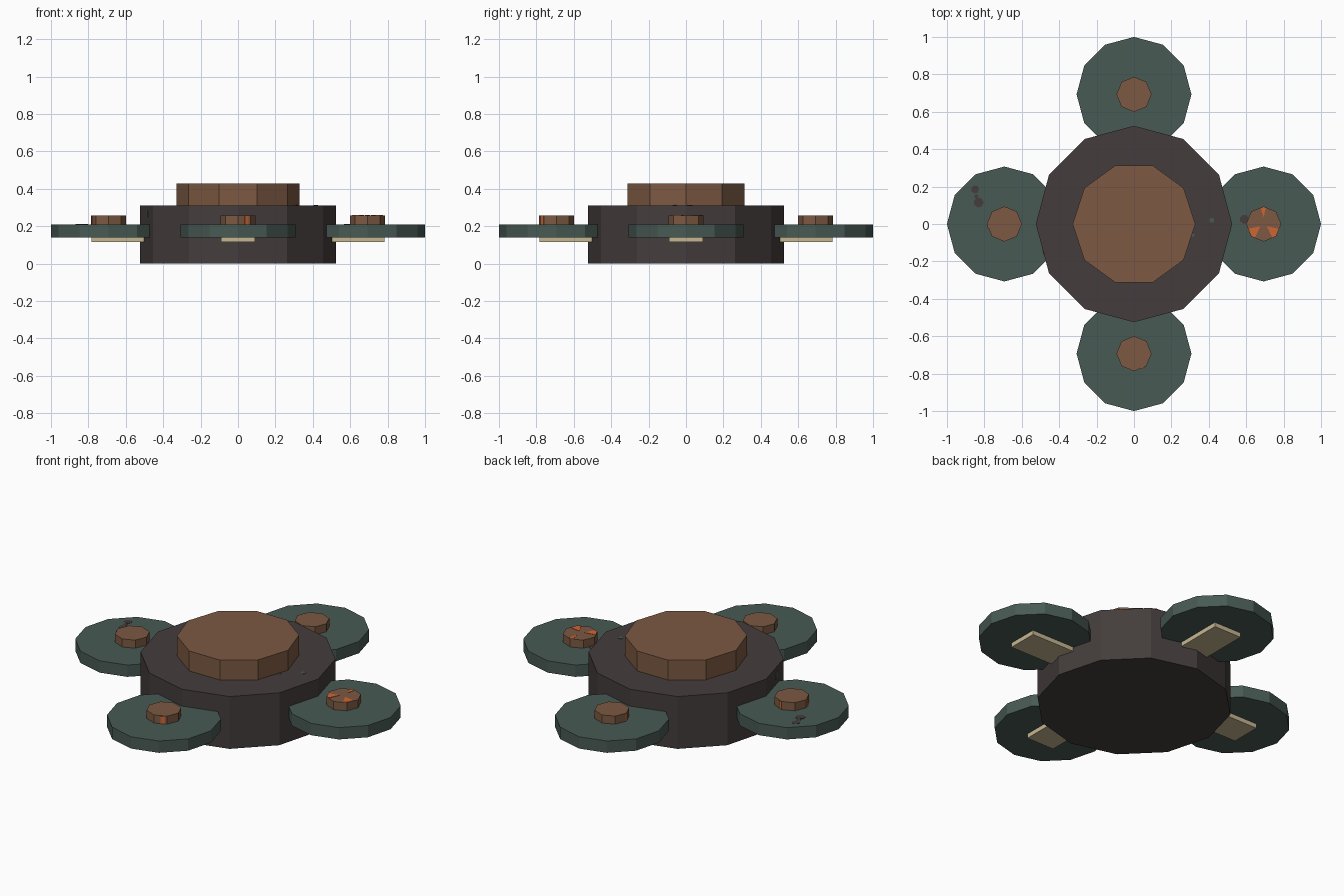
import bpy, bmesh, math
from mathutils import Matrix, Vector

if "Cube" in bpy.data.objects:
    bpy.data.objects.remove(bpy.data.objects["Cube"])


def material(name, r, g, b):
    lin = [((c / 255 + 0.055) / 1.055) ** 2.4 for c in (r, g, b)]
    m = bpy.data.materials.new(name)
    m.diffuse_color = (*lin, 1)
    m.use_nodes = True
    m.node_tree.nodes["Principled BSDF"].inputs["Base Color"].default_value = m.diffuse_color
    return m


CHARCOAL = material("charcoal", 68, 61, 60)
TEAL = material("dark teal", 72, 90, 84)
BROWN = material("copper brown", 124, 89, 66)
BEIGE = material("beige", 198, 183, 146)
ORANGE = material("orange", 206, 102, 52)


def prism(name, pts, z0, z1, mat, matrix=Matrix()):
    """Extrude a counter-clockwise outline from z0 to z1."""
    bm = bmesh.new()
    face = bm.faces.new([bm.verts.new((x, y, z0)) for x, y in pts])
    ext = bmesh.ops.extrude_face_region(bm, geom=[face])
    bmesh.ops.translate(bm, vec=(0, 0, z1 - z0),
                        verts=[v for v in ext["geom"] if isinstance(v, bmesh.types.BMVert)])
    bmesh.ops.recalc_face_normals(bm, faces=bm.faces)
    bm.transform(matrix)
    me = bpy.data.meshes.new(name)
    bm.to_mesh(me)
    bm.free()
    me.materials.append(mat)
    ob = bpy.data.objects.new(name, me)
    bpy.context.collection.objects.link(ob)
    return ob


def polar(r, deg):
    a = math.radians(deg)
    return (r * math.cos(a), r * math.sin(a))


def ngon(n, r):
    return [polar(r, 360 * i / n) for i in range(n)]


# Central body and raised cap
prism("body", ngon(12, 0.525), 0, 0.31, CHARCOAL)
prism("cap", ngon(10, 0.328), 0.30, 0.428, BROWN)

# Four pods: disc, hub and underside plate
OFFSET = 0.693
for i, side in enumerate(("right", "back", "left", "front")):
    m = Matrix.Rotation(i * math.pi / 2, 4, 'Z') @ Matrix.Translation((OFFSET, 0, 0))
    prism(side + "_disc", ngon(12, 0.307), 0.14, 0.21, TEAL, m)
    prism(side + "_hub", ngon(8, 0.094), 0.20, 0.258, BROWN, m)
    prism(side + "_foot_plate", [(-0.19, -0.09), (0.09, -0.09), (0.09, 0.09), (-0.19, 0.09)],
          0.114, 0.145, BEIGE, m)

# Orange glow wedges on the right hub
at_right = Matrix.Translation((OFFSET, 0, 0))
wedges = [
    [polar(0.035, 90), polar(0.085, 82), polar(0.092, 90), polar(0.085, 100)],
    [polar(0.022, 215), polar(0.087, 197), polar(0.092, 225), polar(0.087, 238)],
    [polar(0.022, 325), polar(0.087, 302), polar(0.092, 315), polar(0.087, 343)],
]
for i, w in enumerate(wedges):
    prism(f"hub_glow_{i}", w, 0.256, 0.260, ORANGE, at_right)

# Narrow orange strips on hub sides: hub centre, direction
strips = [((0, -OFFSET), 301), ((-OFFSET, 0), 187), ((-OFFSET, 0), 85), ((0, OFFSET), 182)]
for i, ((cx, cy), deg) in enumerate(strips):
    m = Matrix.Translation((cx, cy, 0)) @ Matrix.Rotation(math.radians(deg), 4, 'Z')
    prism(f"hub_strip_{i}", [(0.084, -0.012), (0.0915, -0.012), (0.0915, 0.012), (0.084, 0.012)],
          0.21, 0.256, ORANGE, m)

# Dark worn patches on the discs and teal flecks on the body top: centre, size, z
patches = [(-0.85, 0.185, 0.022, 0.21), (-0.842, 0.148, 0.012, 0.21), (-0.83, 0.115, 0.027, 0.21),
           (0.59, 0.025, 0.025, 0.21), (0.415, 0.02, 0.014, 0.31), (0.315, -0.06, 0.009, 0.31)]
for i, (x, y, r, z) in enumerate(patches):
    prism(f"worn_patch_{i}", ngon(7, r), z - 0.002, z + 0.002,
          CHARCOAL if z < 0.3 else TEAL, Matrix.Translation((x, y, 0)))

# Teal fleck on the front left of the body wall
n = Matrix.Rotation(math.radians(195), 4, 'Z')
a = 0.525 * math.cos(math.radians(15))
prism("wall_fleck", [(a - 0.002, 0.01), (a + 0.002, 0.01), (a + 0.002, 0.035), (a - 0.002, 0.035)],
      0.245, 0.285, TEAL, n)
